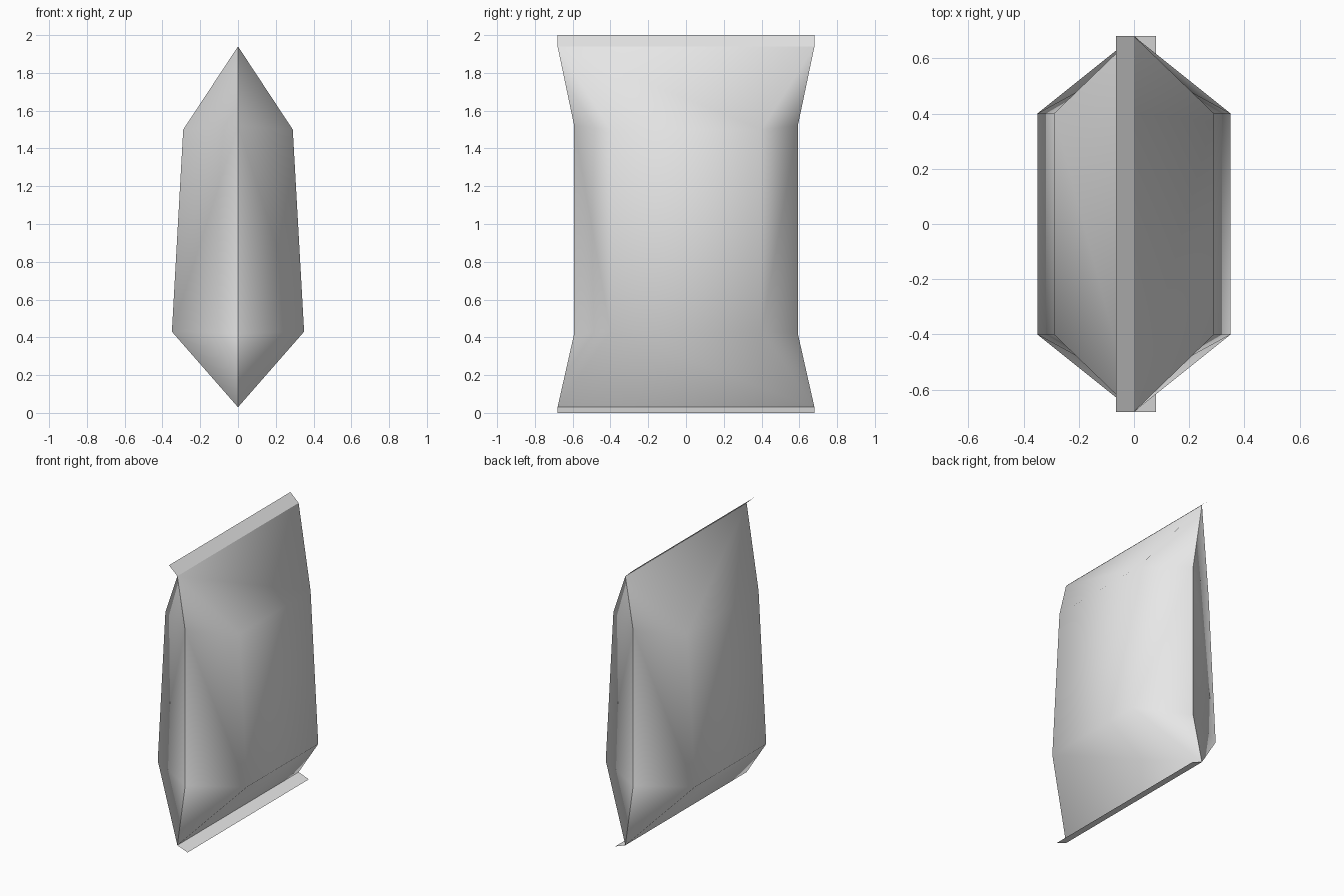
import bpy
import bmesh

cube = bpy.data.objects.get("Cube")
if cube:
    bpy.data.objects.remove(cube, do_unlink=True)

# One plain grey for the whole packet
GREY = (0.8, 0.8, 0.8, 1.0)
grey = bpy.data.materials.new("plain_grey")
grey.use_nodes = True
grey.diffuse_color = GREY
grey.node_tree.nodes["Principled BSDF"].inputs["Base Color"].default_value = GREY


def add_object(name, bm):
    bmesh.ops.recalc_face_normals(bm, faces=bm.faces)
    mesh = bpy.data.meshes.new(name)
    for face in bm.faces:
        face.smooth = True
    bm.to_mesh(mesh)
    bm.free()
    mesh.materials.append(grey)
    obj = bpy.data.objects.new(name, mesh)
    bpy.context.collection.objects.link(obj)
    return obj


SEAL_Y = 0.68
TOP_Z, BOTTOM_Z = 1.94, 0.03

# Puffed packet: two halves meeting at the seals and side folds
bm = bmesh.new()
for side in (-1, 1):
    # Broad panel profile, from top seal over both shoulders to bottom seal
    profile = [(0, SEAL_Y, TOP_Z), (0.29, 0.4, 1.5),
               (0.35, 0.4, 0.43), (0, SEAL_Y, BOTTOM_Z)]
    near, far = [[bm.verts.new((side * x, s * y, z)) for x, y, z in profile]
                 for s in (-1, 1)]
    for i in range(3):
        bm.faces.new((near[i], near[i + 1], far[i + 1], far[i]))
    # Side panels running in to the folded crease
    for s, edge in ((-1, near), (1, far)):
        upper = bm.verts.new((0, s * 0.592, 1.52))
        lower = bm.verts.new((0, s * 0.592, 0.42))
        bm.faces.new((edge[0], edge[1], upper))
        bm.faces.new((upper, edge[1], edge[2], lower))
        bm.faces.new((lower, edge[2], edge[3]))
# Close the shell for outward normals, then keep the centre fold crisp
bmesh.ops.remove_doubles(bm, verts=bm.verts, dist=0.0001)
for edge in bm.edges:
    if all(abs(v.co.x) < 0.001 for v in edge.verts):
        edge.smooth = False
add_object("packet_body", bm)


# Flat seal strips, folded to opposite sides
def add_seal(name, z, tip_x, tip_z):
    bm = bmesh.new()
    corners = [(0, -SEAL_Y, z), (0, SEAL_Y, z),
               (tip_x, SEAL_Y, tip_z), (tip_x, -SEAL_Y, tip_z)]
    bm.faces.new([bm.verts.new(c) for c in corners])
    add_object(name, bm)


add_seal("top_seal", TOP_Z, -0.065, 2.0)
add_seal("bottom_seal", BOTTOM_Z, 0.08, 0.0)
